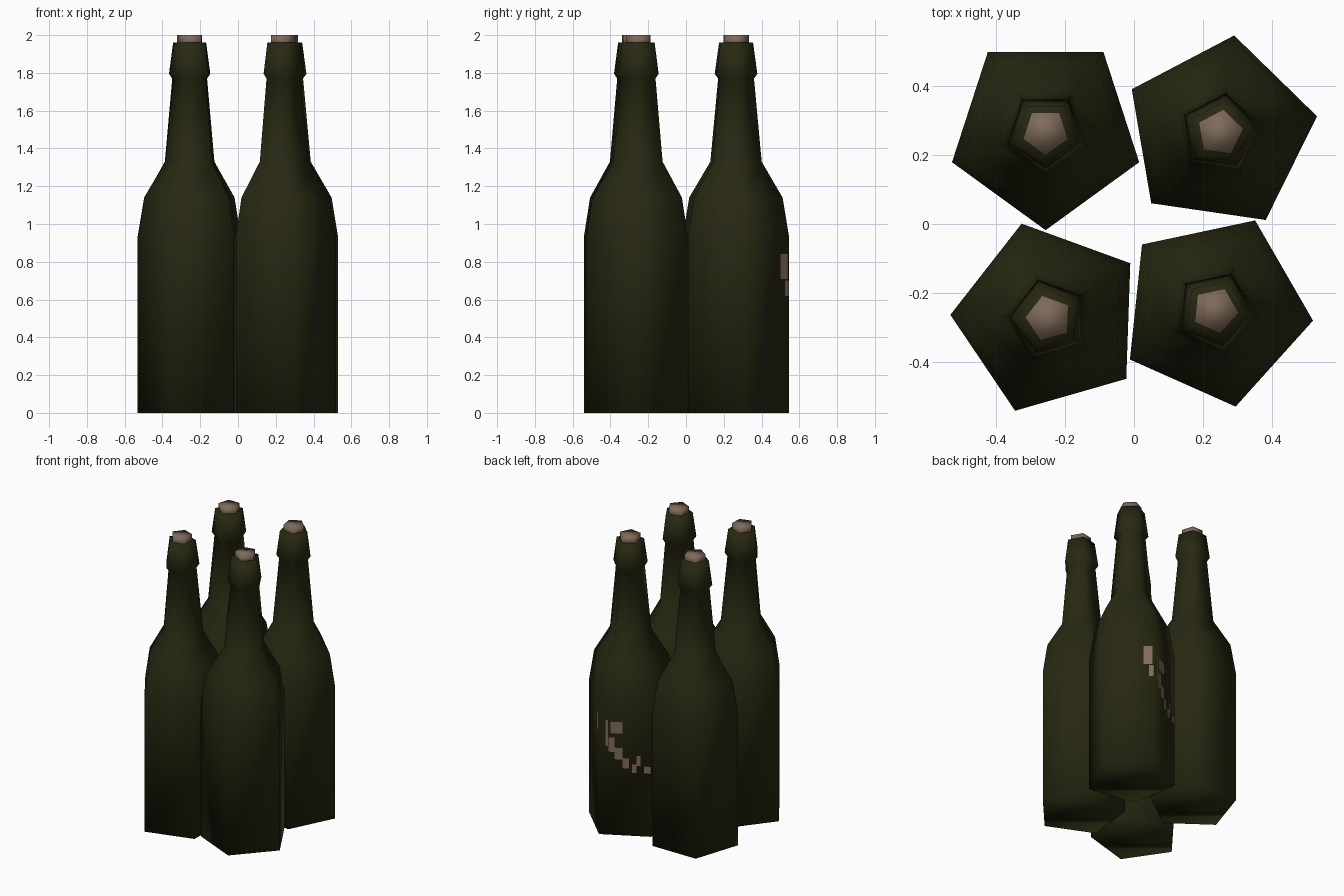
import bpy, math
from mathutils import Vector

if "Cube" in bpy.data.objects:
    bpy.data.objects.remove(bpy.data.objects["Cube"])


def material(name, rgb):
    m = bpy.data.materials.new(name)
    m.diffuse_color = (*rgb, 1)
    m.use_nodes = True
    m.node_tree.nodes["Principled BSDF"].inputs["Base Color"].default_value = m.diffuse_color
    return m


GLASS = material("dark olive glass", (0.021, 0.021, 0.006))
CORK = material("cork tan", (0.21, 0.145, 0.10))
SIDES = 5


def add_mesh(name, verts, faces, mat, smooth):
    me = bpy.data.meshes.new(name)
    me.from_pydata(verts, [], faces)
    me.materials.append(mat)
    for p in me.polygons:
        p.use_smooth = smooth
    ob = bpy.data.objects.new(name, me)
    bpy.context.collection.objects.link(ob)
    return ob


def lathe(name, profile, centre, turn, mat):
    """Five-sided closed solid from (radius, height) rings."""
    verts, faces = [], []
    for r, z in profile:
        for i in range(SIDES):
            a = math.radians(turn + 72 * i)
            verts.append((centre[0] + r * math.cos(a), centre[1] + r * math.sin(a), z))
    for k in range(len(profile) - 1):
        for i in range(SIDES):
            j = (i + 1) % SIDES
            b = k * SIDES
            faces.append((b + i, b + j, b + SIDES + j, b + SIDES + i))
    faces.append(tuple(reversed(range(SIDES))))
    top = (len(profile) - 1) * SIDES
    faces.append(tuple(range(top, top + SIDES)))
    return add_mesh(name, verts, faces, mat, True)


# body, shoulder, neck and collar, then the cork
BOTTLE = [(0.285, 0), (0.285, 0.93), (0.25, 1.14), (0.138, 1.33),
          (0.097, 1.77), (0.115, 1.795), (0.092, 1.96)]
STOPPER = [(0.069, 1.94), (0.069, 2.0)]

# x, y, angle of one corner
PLACES = [(-0.256, 0.267, -90), (0.249, 0.264, 81.7),
          (-0.247, -0.273, 178), (0.235, -0.25, -6)]
for n, (x, y, turn) in enumerate(PLACES, 1):
    lathe(f"bottle_{n}", BOTTLE, (x, y), turn, GLASS)
    lathe(f"cork_{n}", STOPPER, (x, y), turn, CORK)


# worn label scraps on the back of the back right bottle
def scraps(name, a0, a1, patches):
    c = Vector((0.249, 0.264, 0))
    p0, p1 = (c + 0.285 * Vector((math.cos(math.radians(a)), math.sin(math.radians(a)), 0))
              for a in (a0, a1))
    out = ((p0 + p1) / 2 - c).normalized() * 0.003
    verts, faces = [], []
    for t0, t1, z0, z1 in patches:
        b = len(verts)
        for t, z in ((t0, z0), (t1, z0), (t1, z1), (t0, z1)):
            verts.append(p0.lerp(p1, t) + out + Vector((0, 0, z)))
        faces.append((b, b + 1, b + 2, b + 3))
    add_mesh(name, verts, faces, CORK, False)


scraps("label_scraps_left", 81.7, 153.7,
       [(0.13, 0.17, 0.62, 0.80), (0.22, 0.45, 0.71, 0.79), (0.18, 0.30, 0.58, 0.68),
        (0.30, 0.45, 0.53, 0.61), (0.45, 0.57, 0.47, 0.54), (0.63, 0.72, 0.44, 0.50),
        (0.72, 0.79, 0.49, 0.56), (0.86, 0.99, 0.44, 0.49)])
scraps("label_scraps_right", 9.7, 81.7,
       [(0.80, 0.97, 0.71, 0.84), (0.90, 0.99, 0.62, 0.70)])
